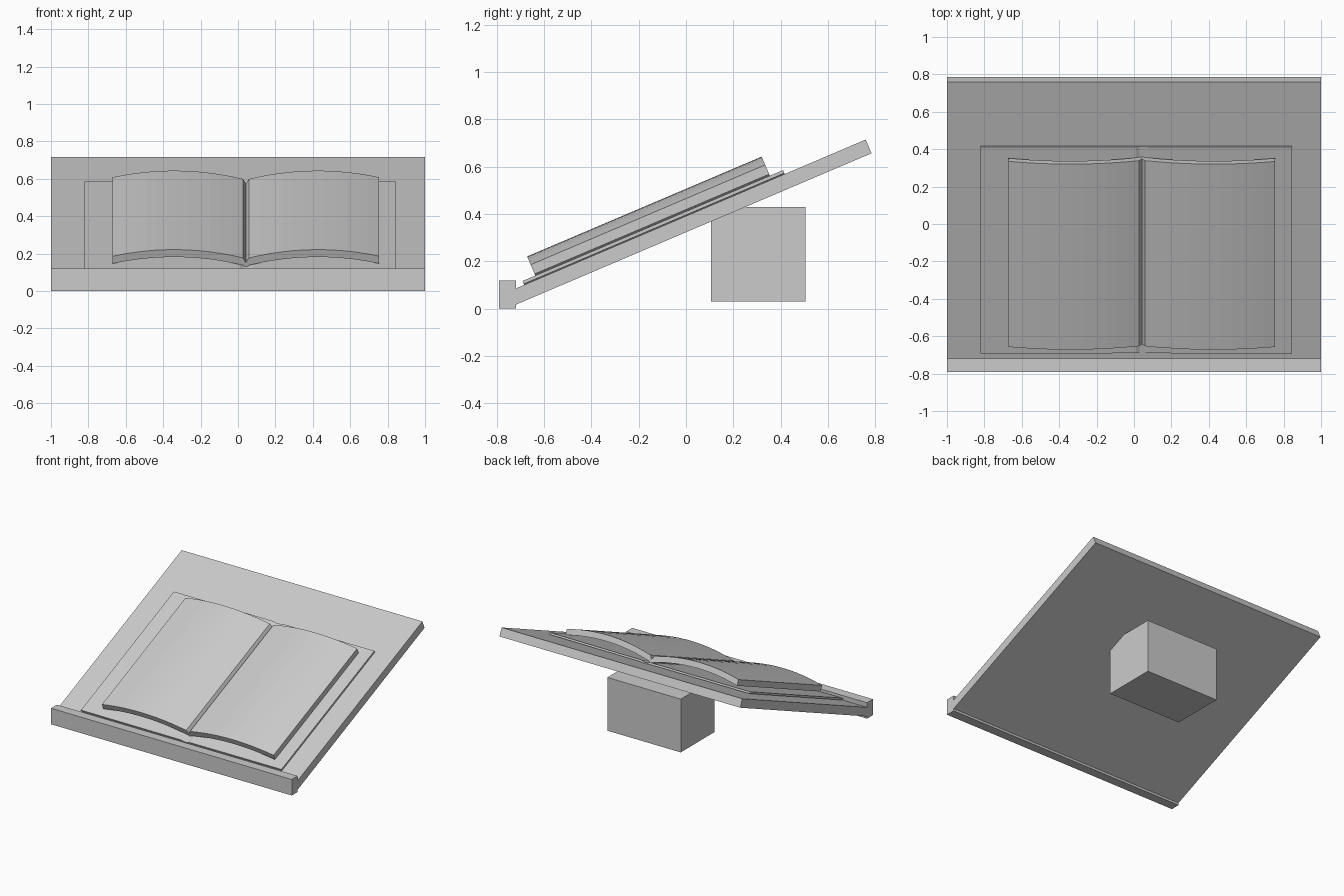
import bpy, bmesh
from math import radians, sin, cos

if "Cube" in bpy.data.objects:
    bpy.data.objects.remove(bpy.data.objects["Cube"])

A = radians(23.05)
EDGE_Y, EDGE_Z = 0.76, 0.715      # upper rear edge of the sloped board


def to_world(x, s, n):
    # x across, s along the slope (0 at the rear edge), n above the board face
    return (x, EDGE_Y + s * cos(A) - n * sin(A), EDGE_Z + s * sin(A) + n * cos(A))


def finish(bm, name):
    bmesh.ops.recalc_face_normals(bm, faces=bm.faces[:])
    me = bpy.data.meshes.new(name)
    bm.to_mesh(me)
    bm.free()
    ob = bpy.data.objects.new(name, me)
    bpy.context.collection.objects.link(ob)
    return ob


def slab(name, section, s0, s1):
    """Sweep a cross-section of (x, bottom, top) stations along the slope."""
    bm = bmesh.new()
    rows = [[bm.verts.new(to_world(x, s, n)) for n in (b, t) for s in (s0, s1)]
            for x, b, t in section]               # b0, b1, t0, t1
    for p, q in zip(rows, rows[1:]):
        for i, j in ((0, 1), (1, 3), (3, 2), (2, 0)):
            bm.faces.new((p[i], p[j], q[j], q[i]))
    for r in (rows[0], rows[-1]):
        bm.faces.new((r[0], r[1], r[3], r[2]))
    return finish(bm, name)


def box(name, lo, hi):
    bm = bmesh.new()
    bmesh.ops.create_cube(bm, size=1)
    for v in bm.verts:
        v.co = [l + (c + 0.5) * (h - l) for c, l, h in zip(v.co, lo, hi)]
    return finish(bm, name)


# Sloped board, front ledge and rear support block
slab("sloped_board", [(-1, -0.063, 0), (1, -0.063, 0)], -1.64, 0)
box("front_ledge", (-1, -0.79, 0), (1, -0.72, 0.12))
box("support_block", (-0.31, 0.105, 0.03), (0.30, 0.505, 0.43))

# Book cover: two flat boards dipping at the spine
slab("book_cover", [(-0.82, 0.004, 0.018), (0.01, 0.002, 0.016),
                    (0.03, -0.006, 0.007), (0.06, -0.006, 0.007),
                    (0.08, 0.002, 0.016), (0.845, 0.004, 0.018)], -1.57, -0.372)

# Open pages: two arched leaves meeting in a V-shaped gutter
MID, STEPS = 0.0425, 12
half = []
for i in range(STEPS + 1):
    u = i / STEPS
    top = 0.068 - 0.010 * u + 0.043 * 4 * u * (1 - u)
    half.append((-0.7125 + u * 0.697, top - 0.043, top))
pages = half + [(0, 0.002, 0.03)] + [(-x, b, t) for x, b, t in reversed(half)]
slab("open_pages", [(x + MID, b, t) for x, b, t in pages], -1.511, -0.433)
